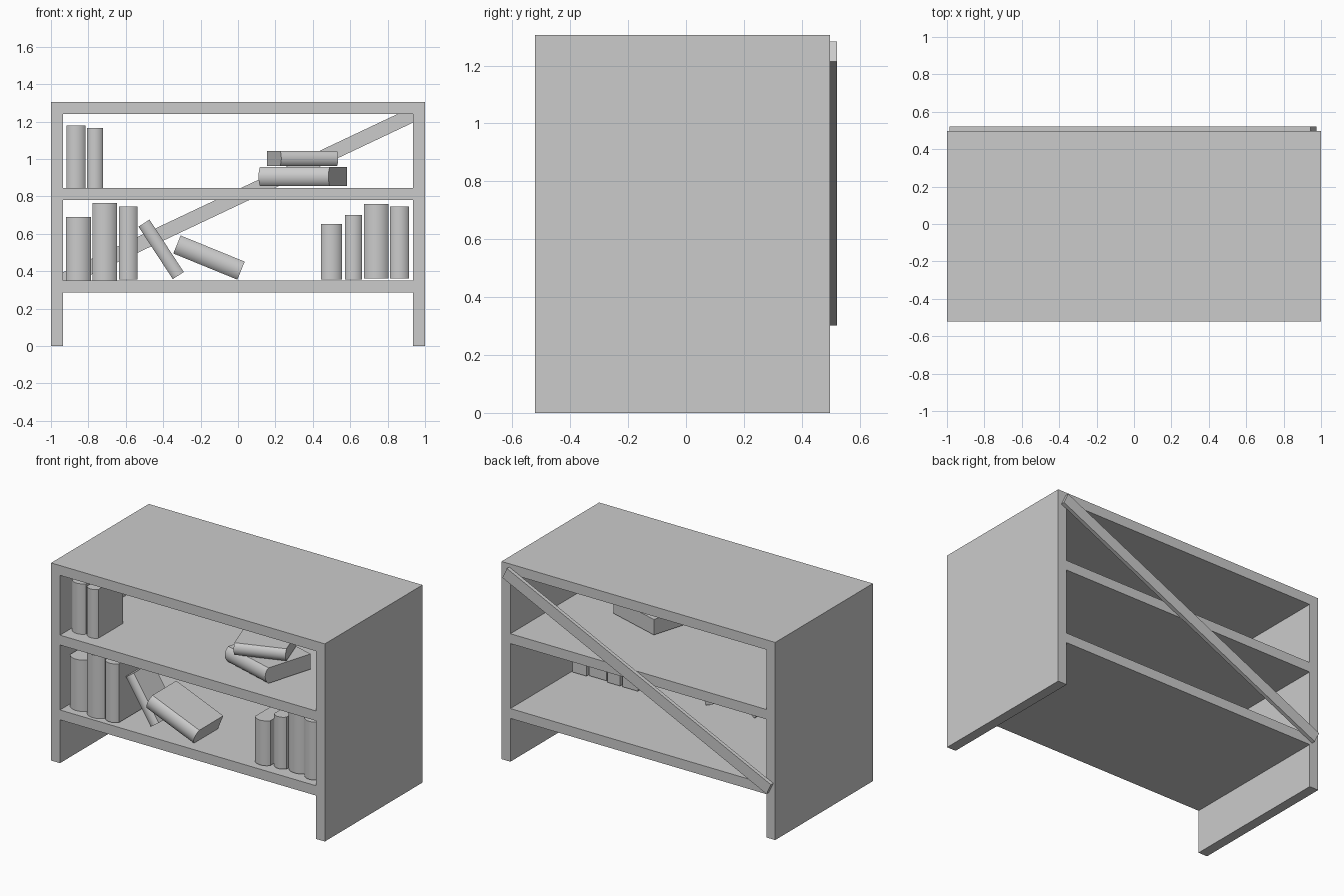
import bpy, bmesh, math

if "Cube" in bpy.data.objects:
    bpy.data.objects.remove(bpy.data.objects["Cube"])

W = 0.065                      # board thickness
FRONT, BACK, TOP = -0.522, 0.497, 1.305
BOTTOM_SHELF, MID_SHELF = 0.351, 0.845   # upper faces of the shelves


def make_mesh(name, profile, height):
    """Extrude an XY profile along Z, centred on the origin."""
    bm = bmesh.new()
    face = bm.faces.new([bm.verts.new((x, y, -height / 2)) for x, y in profile])
    ext = bmesh.ops.extrude_face_region(bm, geom=[face])
    verts = [v for v in ext["geom"] if isinstance(v, bmesh.types.BMVert)]
    bmesh.ops.translate(bm, verts=verts, vec=(0, 0, height))
    bmesh.ops.recalc_face_normals(bm, faces=bm.faces)
    me = bpy.data.meshes.new(name)
    bm.to_mesh(me)
    bm.free()
    ob = bpy.data.objects.new(name, me)
    bpy.context.collection.objects.link(ob)
    return ob


def select_only(ob):
    bpy.ops.object.select_all(action='DESELECT')
    ob.select_set(True)
    bpy.context.view_layer.objects.active = ob


def book(name, loc, t, d, h, tilt=0, turn=0):
    """Solid book with a rounded spine facing -y; loc is its centre."""
    b = 0.25 * t                              # spine bulge
    r = (t * t / 4 + b * b) / (2 * b)
    phi = math.asin(t / 2 / r)
    n = 12
    arc = []
    for i in range(n + 1):
        a = phi * (2 * i / n - 1)
        arc.append((r * math.sin(a), -d / 2 - b + r * (1 - math.cos(a))))
    ob = make_mesh(name, arc + [(t / 2, d / 2), (-t / 2, d / 2)], h)
    ob.location = loc
    ob.rotation_euler = (0, math.radians(tilt), math.radians(turn))
    select_only(ob)
    bpy.ops.object.shade_smooth_by_angle(angle=math.radians(30))


# shelf frame: front outline with two openings, extruded through the depth
def rect(x0, z0, x1, z1):
    return [(x0, z0), (x1, z0), (x1, z1), (x0, z1)]


inner = 1 - W
under = BOTTOM_SHELF - W
outline = [(-1, 0), (-inner, 0), (-inner, under), (inner, under),
           (inner, 0), (1, 0), (1, TOP), (-1, TOP)]
cu = bpy.data.curves.new("shelf_frame", 'CURVE')
cu.dimensions = '2D'
cu.fill_mode = 'BOTH'
cu.extrude = (BACK - FRONT) / 2
for loop in (outline,
             rect(-inner, BOTTOM_SHELF, inner, MID_SHELF - W),
             rect(-inner, MID_SHELF, inner, TOP - W)):
    sp = cu.splines.new('POLY')
    sp.points.add(len(loop) - 1)
    for p, (x, z) in zip(sp.points, loop):
        p.co = (x, z, 0, 1)
    sp.use_cyclic_u = True
frame = bpy.data.objects.new("shelf_frame", cu)
bpy.context.collection.objects.link(frame)
frame.rotation_euler = (math.pi / 2, 0, 0)
frame.location = (0, (FRONT + BACK) / 2, 0)
select_only(frame)
bpy.ops.object.convert(target='MESH')
for poly in frame.data.polygons:
    poly.use_smooth = False

# diagonal brace across the back
brace = make_mesh("back_brace", rect(-1.067, -0.0125, 1.067, 0.0125), 0.077)
brace.location = (-0.005, BACK + 0.0125, 0.7925)
brace.rotation_euler = (0, -math.radians(25.3), 0)

# standing books: x left, x right, spine edge y, back y, top z, shelf z
standing = {
    "upper_left_book": [(-0.918, -0.815, -0.42, -0.16, 1.178, MID_SHELF),
                        (-0.806, -0.722, -0.425, -0.17, 1.167, MID_SHELF)],
    "lower_left_book": [(-0.920, -0.787, -0.44, -0.17, 0.690, BOTTOM_SHELF),
                        (-0.779, -0.646, -0.465, -0.17, 0.765, BOTTOM_SHELF),
                        (-0.637, -0.536, -0.475, -0.20, 0.745, 0.357)],
    "lower_right_book": [(0.443, 0.555, -0.455, -0.13, 0.653, 0.357),
                         (0.572, 0.663, -0.44, -0.13, 0.700, 0.357),
                         (0.675, 0.805, -0.435, -0.135, 0.760, 0.362),
                         (0.812, 0.914, -0.465, -0.12, 0.745, 0.362)],
}
for name, rows in standing.items():
    for i, (x0, x1, y0, y1, zt, zb) in enumerate(rows, 1):
        book(f"{name}_{i}", ((x0 + x1) / 2, (y0 + y1) / 2, (zb + zt) / 2),
             x1 - x0, y1 - y0, zt - zb)

# toppled books on the lower shelf
book("leaning_book", (-0.411, -0.315, 0.517), 0.07, 0.195, 0.335, tilt=-33.2)
book("fallen_book", (-0.155, -0.33, 0.473), 0.104, 0.25, 0.37, tilt=112.2)

# two books stacked flat on the upper shelf
book("stacked_book_lower", (0.35, -0.173, 0.906), 0.102, 0.32, 0.39, tilt=90, turn=-16.7)
book("stacked_book_upper", (0.342, -0.205, 1.003), 0.08, 0.21, 0.323, tilt=90, turn=19.5)
